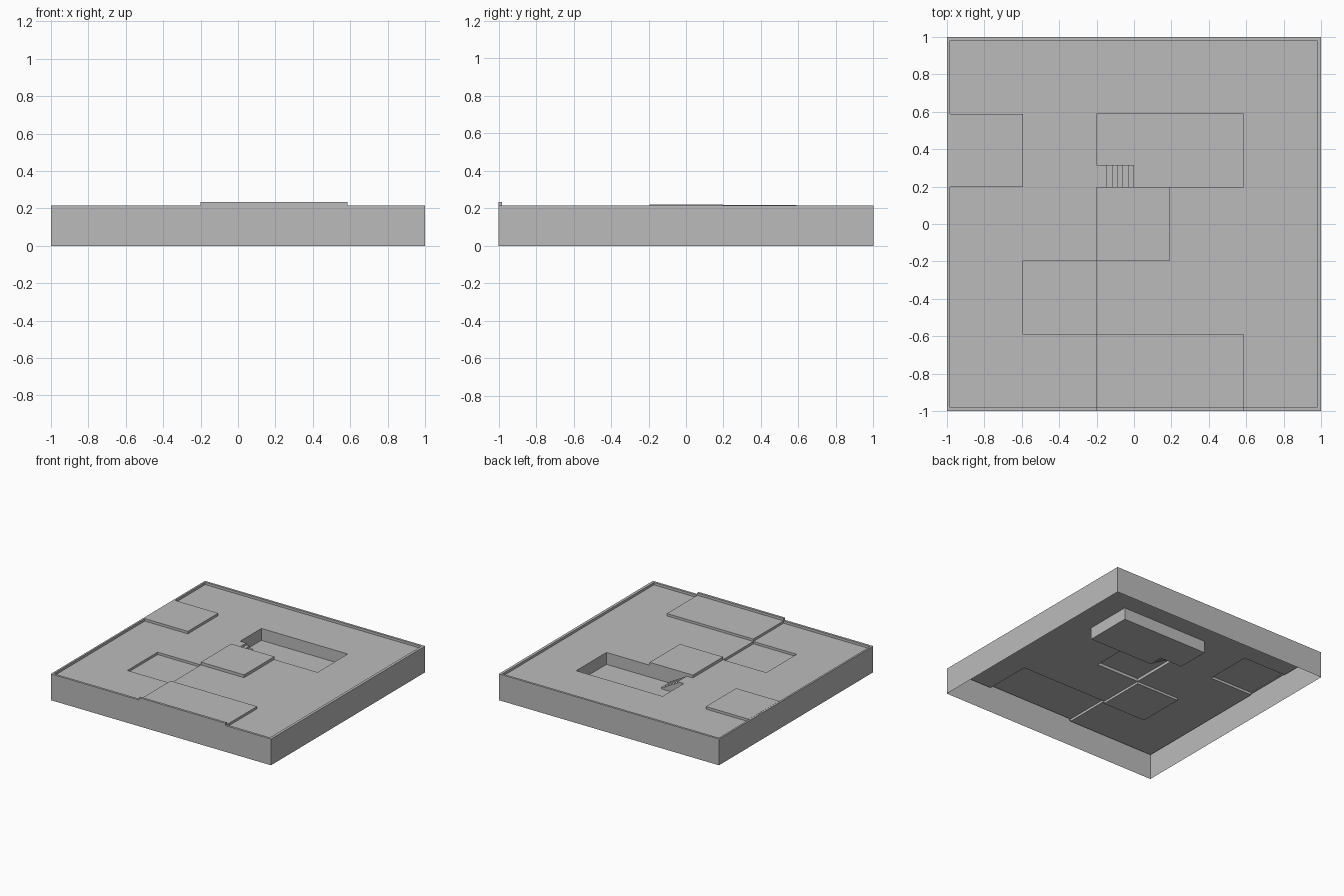
import bpy
import bmesh

cube = bpy.data.objects.get("Cube")
if cube:
    bpy.data.objects.remove(cube)

grey = bpy.data.materials.new("stone_grey")
grey.use_nodes = True
colour = (0.5, 0.5, 0.5, 1)
grey.diffuse_color = colour
grey.node_tree.nodes["Principled BSDF"].inputs["Base Color"].default_value = colour

# Key levels and the tile grid: five tiles each way inside a thin rim
FLOOR, STEP, POOL = 0.196, 0.0196, 0.098
RIM = FLOOR + STEP
TILE = 0.3925
X = [-0.985 + TILE * i for i in range(6)]
Y = [-0.981 + TILE * i for i in range(6)]
STAIR_Y = 0.315

# Each part is a rectangle at one level; later parts replace earlier ones
parts = [
    ("outer_rim", -1, 1, -1, 1, RIM),
    ("front_rim_raised", X[2], X[4], -1, Y[0], RIM + STEP),
    ("main_floor", X[0], X[5], Y[0], Y[5], FLOOR),
    ("left_platform", X[0], X[1], Y[3], Y[4], RIM + 0.001),
    ("front_platform", X[2], X[4], Y[0], Y[1], RIM),
    ("centre_platform", X[2], X[3], Y[2], Y[3], RIM + 0.004),
    ("shallow_recess", X[1], X[2], Y[1], Y[2], FLOOR - STEP),
    ("pool", X[2], X[4], Y[3], Y[4], FLOOR - POOL),
    ("stair_landing", X[2], -0.144, Y[3], STAIR_Y, FLOOR),
]

# Five treads going down into the pool
treads = 5
run = 0.144 / treads
for i in range(treads):
    x = -0.144 + run * i
    parts.append((f"stair_tread_{i + 1}", x, x + run, Y[3], STAIR_Y,
                  FLOOR - POOL * (i + 1) / (treads + 1)))


def cuts(low, high):
    values = sorted(round(p[k], 4) for p in parts for k in (low, high))
    return [v for i, v in enumerate(values) if i == 0 or v - values[i - 1] > 0.0005]


xs, ys = cuts(1, 2), cuts(3, 4)


def owner(i, j):
    """Index of the part covering a cell, or None outside the model."""
    if not (0 <= i < len(xs) - 1 and 0 <= j < len(ys) - 1):
        return None
    cx, cy = (xs[i] + xs[i + 1]) / 2, (ys[j] + ys[j + 1]) / 2
    return max(k for k, p in enumerate(parts)
               if p[1] < cx < p[2] and p[3] < cy < p[4])


def level(i, j):
    k = owner(i, j)
    return 0 if k is None else parts[k][5]


def build(index):
    """Top surface of one part, with walls dropping to lower neighbours."""
    bm = bmesh.new()

    def face(points):
        bm.faces.new([bm.verts.new(p) for p in points])

    for i in range(len(xs) - 1):
        for j in range(len(ys) - 1):
            if owner(i, j) != index:
                continue
            z = parts[index][5]
            corners = [(xs[i], ys[j]), (xs[i + 1], ys[j]),
                       (xs[i + 1], ys[j + 1]), (xs[i], ys[j + 1])]
            face([(*c, z) for c in corners])
            sides = [(i, j - 1), (i + 1, j), (i, j + 1), (i - 1, j)]
            for s, cell in enumerate(sides):
                low = level(*cell)
                if low < z - 0.0005:
                    a, b = corners[s], corners[(s + 1) % 4]
                    face([(*a, low), (*b, low), (*b, z), (*a, z)])

    bmesh.ops.remove_doubles(bm, verts=bm.verts, dist=0.0002)
    bmesh.ops.dissolve_limit(bm, angle_limit=0.01, verts=bm.verts, edges=bm.edges)
    mesh = bpy.data.meshes.new(parts[index][0])
    bm.to_mesh(mesh)
    bm.free()
    mesh.materials.append(grey)
    bpy.context.collection.objects.link(bpy.data.objects.new(parts[index][0], mesh))


for n in range(len(parts)):
    build(n)
